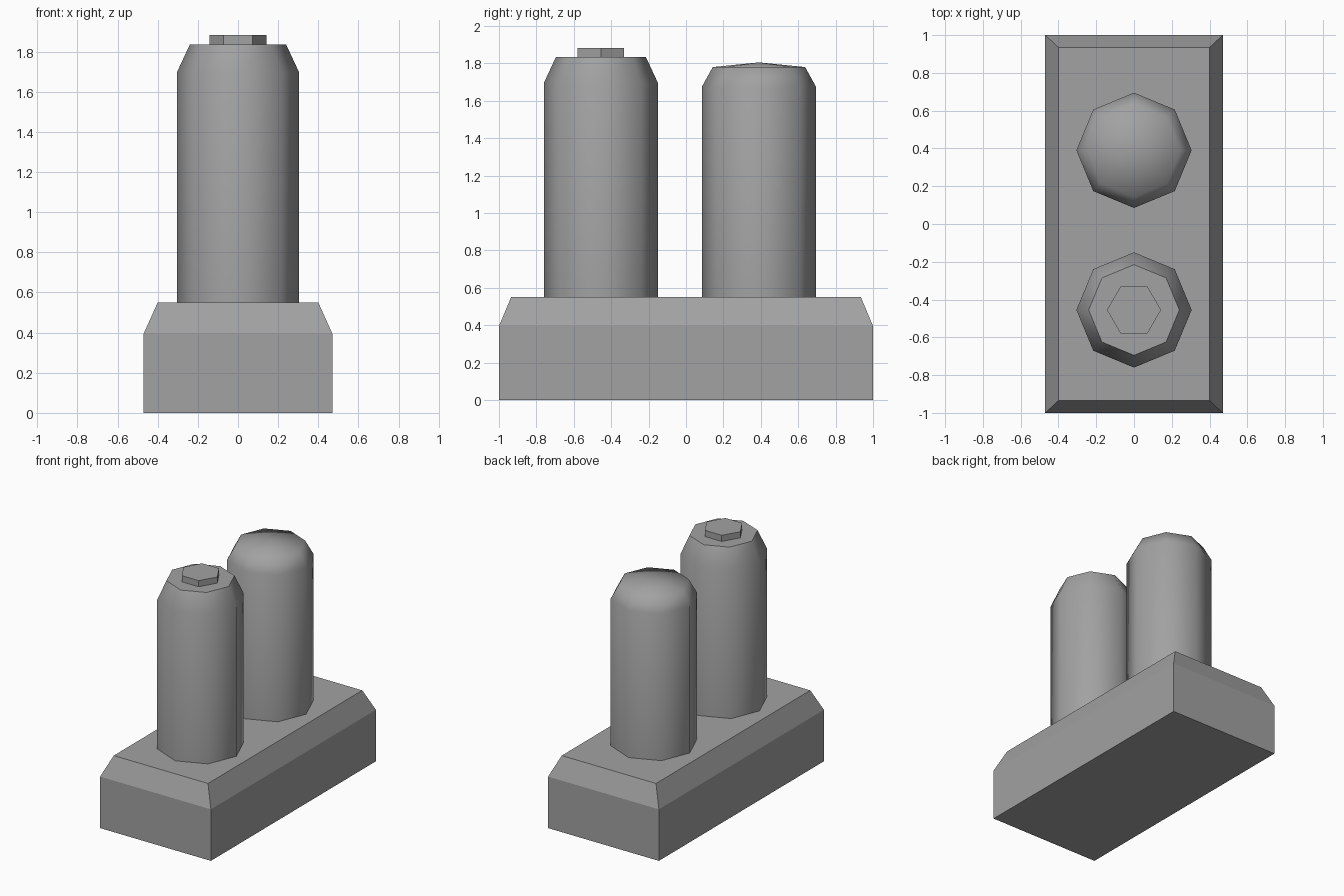
import bpy, math

if "Cube" in bpy.data.objects:
    bpy.data.objects.remove(bpy.data.objects["Cube"])

grey = bpy.data.materials.new("mid grey")
grey.diffuse_color = (0.36, 0.36, 0.36, 1)
grey.use_nodes = True
grey.node_tree.nodes["Principled BSDF"].inputs["Base Color"].default_value = grey.diffuse_color


def make(name, verts, faces, smooth=()):
    mesh = bpy.data.meshes.new(name)
    mesh.from_pydata(verts, [], faces)
    mesh.materials.append(grey)
    for i in smooth:
        mesh.polygons[i].use_smooth = True
    obj = bpy.data.objects.new(name, mesh)
    bpy.context.collection.objects.link(obj)
    return obj


def bands(rings, n):
    return [(r * n + i, r * n + (i + 1) % n, (r + 1) * n + (i + 1) % n, (r + 1) * n + i)
            for r in range(rings - 1) for i in range(n)]


def turned(name, y, sides, profile, apex=None, smooth=True):
    """Stack of polygon rings (radius, z), closed by a flat cap or a low point."""
    verts = [(r * math.cos(2 * math.pi * i / sides),
              y + r * math.sin(2 * math.pi * i / sides), z)
             for r, z in profile for i in range(sides)]
    faces = bands(len(profile), sides)
    last = (len(profile) - 1) * sides
    count = len(faces)
    if apex is None:
        faces.append(tuple(range(last, last + sides)))
    else:
        verts.append((0, y, apex))
        faces += [(last + i, last + (i + 1) % sides, len(verts) - 1) for i in range(sides)]
        count = len(faces)
    return make(name, verts, faces, range(count) if smooth else ())


# Base block with chamfered upper edges
levels = [(0.47, 1.0, 0.0), (0.47, 1.0, 0.395), (0.40, 0.935, 0.55)]
base_verts = [(sx * x, sy * y, z) for x, y, z in levels
              for sx, sy in ((-1, -1), (1, -1), (1, 1), (-1, 1))]
make("base_block", base_verts, bands(3, 4) + [(3, 2, 1, 0), (8, 9, 10, 11)])

# Front post with flat top and hexagonal cap
turned("front_post", -0.455, 8, [(0.305, 0.55), (0.305, 1.695), (0.24, 1.835)])
turned("hex_cap", -0.455, 6, [(0.143, 1.835), (0.143, 1.882)], smooth=False)

# Rear post with low domed top
turned("rear_post", 0.39, 8, [(0.305, 0.55), (0.305, 1.675), (0.247, 1.78)], apex=1.805)
